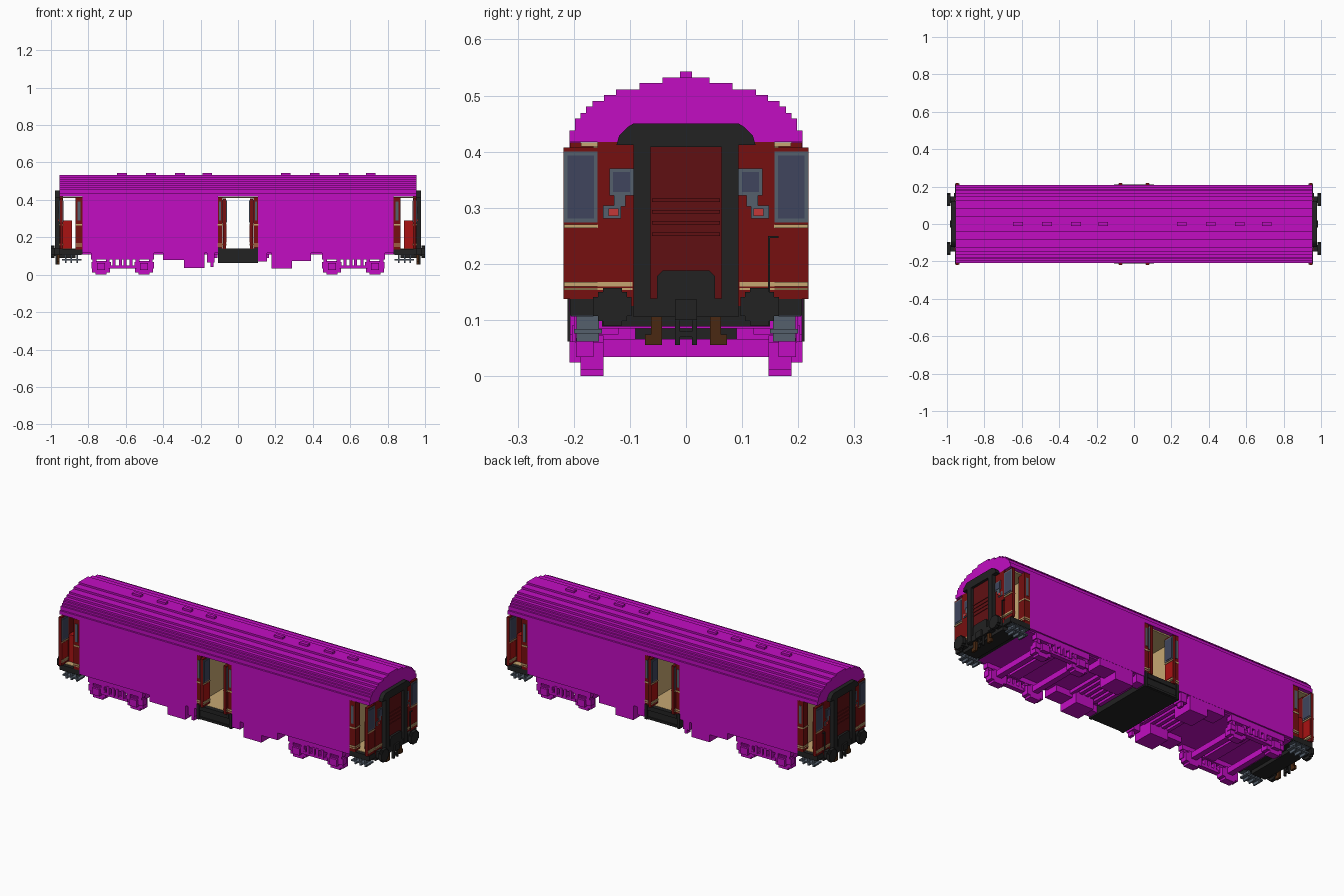
import bpy, bmesh

cube = bpy.data.objects.get("Cube")
if cube:
    bpy.data.objects.remove(cube, do_unlink=True)


def material(name, r, g, b):
    m = bpy.data.materials.new(name)
    m.use_nodes = True
    m.diffuse_color = (r, g, b, 1)
    m.node_tree.nodes["Principled BSDF"].inputs["Base Color"].default_value = (r, g, b, 1)
    return m


MAGENTA = material("magenta", 0.54, 0.004, 0.54)
RED = material("red", 0.40, 0.006, 0.006)
MAROON = material("maroon", 0.18, 0.005, 0.005)
DARK_RED = material("dark red", 0.115, 0.005, 0.006)
BLACK = material("black", 0.016, 0.016, 0.016)
GLASS = material("blue grey glass", 0.05, 0.06, 0.11)
GREY = material("grey", 0.09, 0.115, 0.15)
TAN = material("tan", 0.57, 0.39, 0.17)
BROWN = material("brown", 0.068, 0.022, 0.006)
LAMP = material("lamp red", 0.55, 0.04, 0.04)


def finish(name, bm, mat):
    bmesh.ops.recalc_face_normals(bm, faces=bm.faces)
    mesh = bpy.data.meshes.new(name)
    bm.to_mesh(mesh)
    bm.free()
    mesh.materials.append(mat)
    ob = bpy.data.objects.new(name, mesh)
    bpy.context.collection.objects.link(ob)
    return ob


def boxes(name, mat, spans, mirror=""):
    """Join boxes (x0, x1, y0, y1, z0, z1), repeated across the mirrored axes."""
    bm = bmesh.new()
    for x0, x1, y0, y1, z0, z1 in spans:
        for sx in ((1, -1) if "x" in mirror else (1,)):
            for sy in ((1, -1) if "y" in mirror else (1,)):
                vs = bmesh.ops.create_cube(bm, size=1)["verts"]
                for v in vs:
                    v.co.x = sx * ((x0 + x1) / 2 + v.co.x * (x1 - x0))
                    v.co.y = sy * ((y0 + y1) / 2 + v.co.y * (y1 - y0))
                    v.co.z = (z0 + z1) / 2 + v.co.z * (z1 - z0)
    return finish(name, bm, mat)


def extrude_x(name, mat, outline, x0, x1, mirror=False):
    """Extrude a (y, z) outline along x."""
    bm = bmesh.new()
    for s in ((1, -1) if mirror else (1,)):
        face = bm.faces.new([bm.verts.new((s * x0, y, z)) for y, z in outline])
        ext = bmesh.ops.extrude_face_region(bm, geom=[face])["geom"]
        for v in ext:
            if isinstance(v, bmesh.types.BMVert):
                v.co.x = s * x1
    return finish(name, bm, mat)


# Stepped roof: half width and top height of every step
steps = [(0.208, 0.438), (0.198, 0.459), (0.188, 0.469), (0.178, 0.480), (0.167, 0.490),
         (0.146, 0.501), (0.125, 0.511), (0.083, 0.522), (0.042, 0.532)]
half = [(0.208, 0.417)]
for i, (w, z) in enumerate(steps):
    half.append((w, z))
    if i + 1 < len(steps):
        half.append((steps[i + 1][0], z))
extrude_x("roof", MAGENTA, half + [(-y, z) for y, z in reversed(half)], -0.955, 0.955)
boxes("roof_vents", MAGENTA, [(x - 0.026, x + 0.026, -0.0105, 0.0105, 0.53, 0.543)
      for x in (-0.62, -0.465, -0.31, -0.165, 0.255, 0.41, 0.565, 0.71)])

# Side walls and underframe
boxes("side_walls", MAGENTA, [(0.107, 0.832, 0.188, 0.208, 0.115, 0.418)], "xy")
boxes("underframe", MAGENTA, [(0.105, 0.832, -0.19, 0.19, 0.108, 0.128)], "x")

# Interior lining
boxes("floor", TAN, [(-0.945, 0.945, -0.187, 0.187, 0.129, 0.14)])
boxes("ceiling", TAN, [(-0.945, 0.945, -0.187, 0.187, 0.409, 0.4165)])
boxes("partitions", TAN, [(0.11, 0.12, -0.187, 0.187, 0.14, 0.41),
                          (0.82, 0.83, -0.187, 0.187, 0.14, 0.41)], "x")

# Door jambs with edge details
boxes("door_jambs", MAROON, [(0.082, 0.109, 0.15, 0.207, 0.135, 0.416),
                             (0.832, 0.868, 0.165, 0.207, 0.135, 0.416)], "xy")
boxes("jamb_stripes", TAN, [(0.081, 0.109, 0.149, 0.209, z, z + w) for z, w in
                            ((0.152, 0.005), (0.161, 0.007), (0.264, 0.007))]
      + [(0.833, 0.869, 0.164, 0.209, z, z + w) for z, w in
         ((0.152, 0.005), (0.161, 0.007), (0.264, 0.007))], "xy")
boxes("jamb_windows", GREY, [(0.090, 0.102, 0.205, 0.209, 0.29, 0.39),
                             (0.842, 0.858, 0.205, 0.209, 0.29, 0.39)], "xy")

# Open door leaves that stand out from the sides
leaves = ((0.064, 0.080), (0.937, 0.953))
boxes("door_leaves", MAROON, [(a, b, 0.157, 0.218, 0.137, 0.407) for a, b in leaves], "xy")
boxes("door_leaf_inner_panels", RED, [(a - 0.002, a, 0.16, 0.215, 0.172, 0.262)
                                      for a, b in leaves], "xy")
boxes("door_window_frames", GREY, [(a - 0.002, b + 0.002, 0.158, 0.217, 0.274, 0.400)
                                   for a, b in leaves], "xy")
boxes("door_window_panes", GLASS, [(a - 0.004, b + 0.004, 0.164, 0.211, 0.281, 0.393)
                                   for a, b in leaves], "xy")
boxes("door_leaf_stripes", TAN, [(a - 0.003, b + 0.003, 0.157, 0.2175, z, z + w)
                                 for a, b in leaves for z, w in
                                 ((0.153, 0.004), (0.160, 0.008), (0.264, 0.006))], "xy")

# End walls with cabinets, windows and lamps
boxes("end_walls", MAROON, [(0.935, 0.955, -0.158, 0.158, 0.125, 0.418)], "x")
boxes("end_cabinets", RED, [(0.888, 0.935, 0.105, 0.155, 0.14, 0.29)], "xy")
boxes("end_stripes", TAN, [(0.955, 0.957, 0.095, 0.157, 0.153, 0.157),
                           (0.955, 0.957, 0.095, 0.157, 0.160, 0.168)], "xy")
boxes("end_window_frames", GREY, [(0.955, 0.958, 0.094, 0.136, 0.322, 0.370),
                                  (0.955, 0.958, 0.108, 0.128, 0.302, 0.322),
                                  (0.955, 0.958, 0.116, 0.148, 0.281, 0.304)], "xy")
boxes("end_window_panes", GLASS, [(0.958, 0.960, 0.100, 0.130, 0.328, 0.364)], "xy")
boxes("end_lamps", LAMP, [(0.958, 0.962, 0.120, 0.138, 0.285, 0.299)], "xy")
boxes("end_handrails", BLACK, [(0.955, 0.962, 0.146, 0.150, 0.15, 0.25),
                               (0.955, 0.962, 0.146, 0.165, 0.246, 0.25)], "x")

# Gangway surround and end door
arch = [(0.094, 0.11), (0.094, 0.395), (0.124, 0.417), (0.104, 0.447), (0.094, 0.450)]
inner = [(0.063, 0.408), (0.063, 0.11)]
left = [(0.094, 0.11), (0.094, 0.412), (0.124, 0.412), (0.119, 0.429), (0.104, 0.444), (0.094, 0.450)]
extrude_x("gangway_surround", BLACK,
          left + [(-y, z) for y, z in reversed(left)]
          + [(-0.063, 0.11), (-0.063, 0.408), (0.063, 0.408), (0.063, 0.11)],
          0.953, 0.978, True)
boxes("gangway_doors", DARK_RED, [(0.953, 0.964, -0.064, 0.064, 0.11, 0.41)], "x")
boxes("gangway_door_ribs", DARK_RED, [(0.963, 0.967, -0.061, 0.061, z, z + 0.006)
                                      for z in (0.25, 0.27, 0.29, 0.31)], "x")
hump = [(0.094, 0.105), (0.094, 0.138), (0.052, 0.138), (0.052, 0.178), (0.042, 0.188)]
extrude_x("gangway_footplate", BLACK, hump + [(-y, z) for y, z in reversed(hump)],
          0.953, 0.976, True)

# End chassis, buffers, coupler and hoses
boxes("end_chassis", BLACK, [(0.832, 0.955, -0.207, 0.207, 0.108, 0.137),
                             (0.87, 0.955, -0.15, 0.15, 0.088, 0.108)], "x")
boxes("buffers", BLACK, [(0.95, 0.985, 0.112, 0.148, 0.105, 0.143),
                         (0.982, 1.0, 0.105, 0.157, 0.098, 0.150),
                         (0.982, 1.0, 0.097, 0.166, 0.107, 0.141),
                         (0.982, 1.0, 0.114, 0.148, 0.090, 0.157)], "xy")
boxes("coupler", BLACK, [(0.955, 0.985, -0.02, 0.02, 0.100, 0.136),
                         (0.962, 0.975, -0.02, -0.011, 0.055, 0.10),
                         (0.962, 0.975, 0.011, 0.02, 0.055, 0.10),
                         (0.962, 0.975, -0.02, 0.02, 0.070, 0.079)], "x")
boxes("brake_hoses", BROWN, [(0.955, 0.967, 0.043, 0.062, 0.055, 0.125),
                             (0.955, 0.967, 0.043, 0.073, 0.055, 0.074)], "xy")

# Entry steps below the end doors
boxes("entry_steps", GREY, [(0.838, 0.942, 0.150, 0.200, 0.076, 0.084),
                            (0.838, 0.942, 0.165, 0.205, 0.106, 0.113)]
      + [(x, x + 0.008, 0.155, 0.195, 0.062, 0.110) for x in (0.855, 0.887, 0.918)], "xy")

# Central step well, full width
boxes("centre_step_well", BLACK, [(-0.108, 0.108, -0.205, 0.205, 0.062, 0.128),
                                  (-0.09, 0.09, -0.211, 0.211, 0.066, 0.078),
                                  (-0.09, 0.09, -0.211, 0.211, 0.115, 0.139)])
boxes("centre_step_posts", BLACK, [(0.092, 0.108, 0.185, 0.211, 0.062, 0.145)], "xy")

# Underfloor equipment
boxes("equipment_boxes", MAGENTA, [(0.18, 0.29, 0.09, 0.207, 0.034, 0.115),
                                   (0.29, 0.39, 0.12, 0.207, 0.074, 0.115),
                                   (-0.29, -0.18, 0.09, 0.207, 0.036, 0.115),
                                   (-0.40, -0.29, 0.12, 0.207, 0.078, 0.115),
                                   (-0.165, -0.125, 0.15, 0.205, 0.066, 0.115),
                                   (-0.146, -0.130, 0.17, 0.200, 0.042, 0.066),
                                   (0.108, 0.155, 0.15, 0.205, 0.070, 0.115)], "y")
boxes("equipment_ribs", MAGENTA, [(0.11 + i * 0.035, 0.13 + i * 0.035, -0.12, 0.12, 0.09, 0.11)
                                  for i in range(6)], "x")

# Bogies: side frames, axle boxes, springs and cross beams
C = 0.617
parts = [(C - 0.168, C + 0.168, 0.168, 0.200, 0.082, 0.115),
         (C - 0.075, C + 0.075, 0.172, 0.198, 0.034, 0.050)]
for s in (-1, 1):
    a = C + s * 0.115
    parts += [(a - 0.048, a + 0.048, 0.147, 0.188, 0.012, 0.060),
              (a - 0.030, a + 0.030, 0.147, 0.188, 0.0, 0.072),
              (a - 0.022, a + 0.022, 0.186, 0.208, 0.024, 0.062),
              (a - 0.052, a + 0.052, 0.165, 0.196, 0.034, 0.068),
              (a - 0.045, a - 0.025, 0.170, 0.198, 0.06, 0.09),
              (a + 0.025, a + 0.045, 0.170, 0.198, 0.06, 0.09)]
parts += [(C + d - 0.008, C + d + 0.008, 0.175, 0.203, 0.045, 0.09) for d in (-0.045, -0.012, 0.012, 0.045)]
boxes("bogie_frames", MAGENTA, parts, "xy")
boxes("bogie_cross_beams", MAGENTA, [(C + d - 0.016, C + d + 0.016, -0.17, 0.17, 0.034, 0.066)
                                     for d in (-0.115, 0.115)]
      + [(C - 0.03, C + 0.03, -0.17, 0.17, 0.085, 0.11)], "x")
